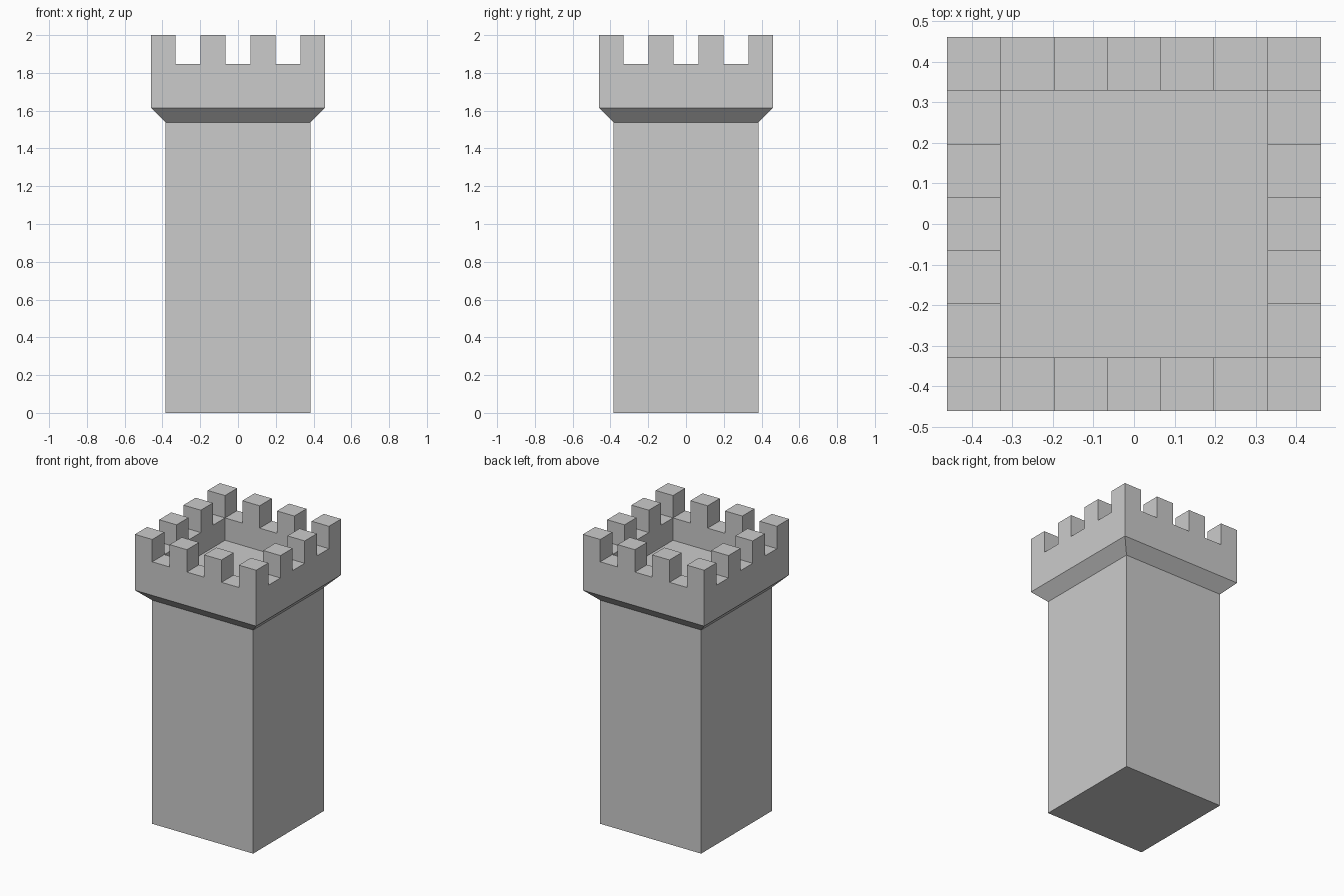
import bpy, bmesh, math

if "Cube" in bpy.data.objects:
    bpy.data.objects.remove(bpy.data.objects["Cube"])

U = 1 / 13                      # building module
SHAFT, CROWN = 5 * U, 6 * U     # half widths
N = 7                           # crown is a 7 x 7 grid of cells
CELL = 2 * CROWN / N
LEVELS = [21, 22, 24, 26]       # crown base, floor, wall walk, merlon tops


def height(i, j):
    if not (0 <= i < N and 0 <= j < N):
        return LEVELS[0]
    if 0 < i < N - 1 and 0 < j < N - 1:
        return LEVELS[1]
    return LEVELS[3] if (i + j) % 2 == 0 else LEVELS[2]


bm = bmesh.new()


def face(points):
    bm.faces.new([bm.verts.new(p) for p in points])


def ring(half, z):
    return [(x * half, y * half, z) for x, y in ((-1, -1), (1, -1), (1, 1), (-1, 1))]


# Crenellated crown: a stepped cell grid with walls where heights drop
for i in range(N):
    for j in range(N):
        x, y, h = i * CELL - CROWN, j * CELL - CROWN, height(i, j)
        c = [(x, y), (x + CELL, y), (x + CELL, y + CELL), (x, y + CELL)]
        face([(px, py, h * U) for px, py in c])
        for k, (di, dj) in enumerate(((0, -1), (1, 0), (0, 1), (-1, 0))):
            low = height(i + di, j + dj)
            a, b = c[k], c[(k + 1) % 4]
            for z0, z1 in zip(LEVELS, LEVELS[1:]):
                if low <= z0 and z1 <= h:
                    face([(*a, z0 * U), (*b, z0 * U), (*b, z1 * U), (*a, z1 * U)])
bmesh.ops.remove_doubles(bm, verts=bm.verts[:], dist=1e-4)
bmesh.ops.dissolve_limit(bm, angle_limit=math.radians(1),
                         verts=bm.verts[:], edges=bm.edges[:])

# Square shaft and flared corbel under the crown
rings = [ring(SHAFT, 0), ring(SHAFT, 20 * U), ring(CROWN, 21 * U)]
face(rings[0][::-1])
for lo, hi in zip(rings, rings[1:]):
    for k in range(4):
        n = (k + 1) % 4
        face([lo[k], lo[n], hi[n], hi[k]])
bmesh.ops.remove_doubles(bm, verts=bm.verts[:], dist=1e-4)
bmesh.ops.recalc_face_normals(bm, faces=bm.faces[:])

mesh = bpy.data.meshes.new("tower")
bm.to_mesh(mesh)
bm.free()
bpy.context.collection.objects.link(bpy.data.objects.new("tower", mesh))
